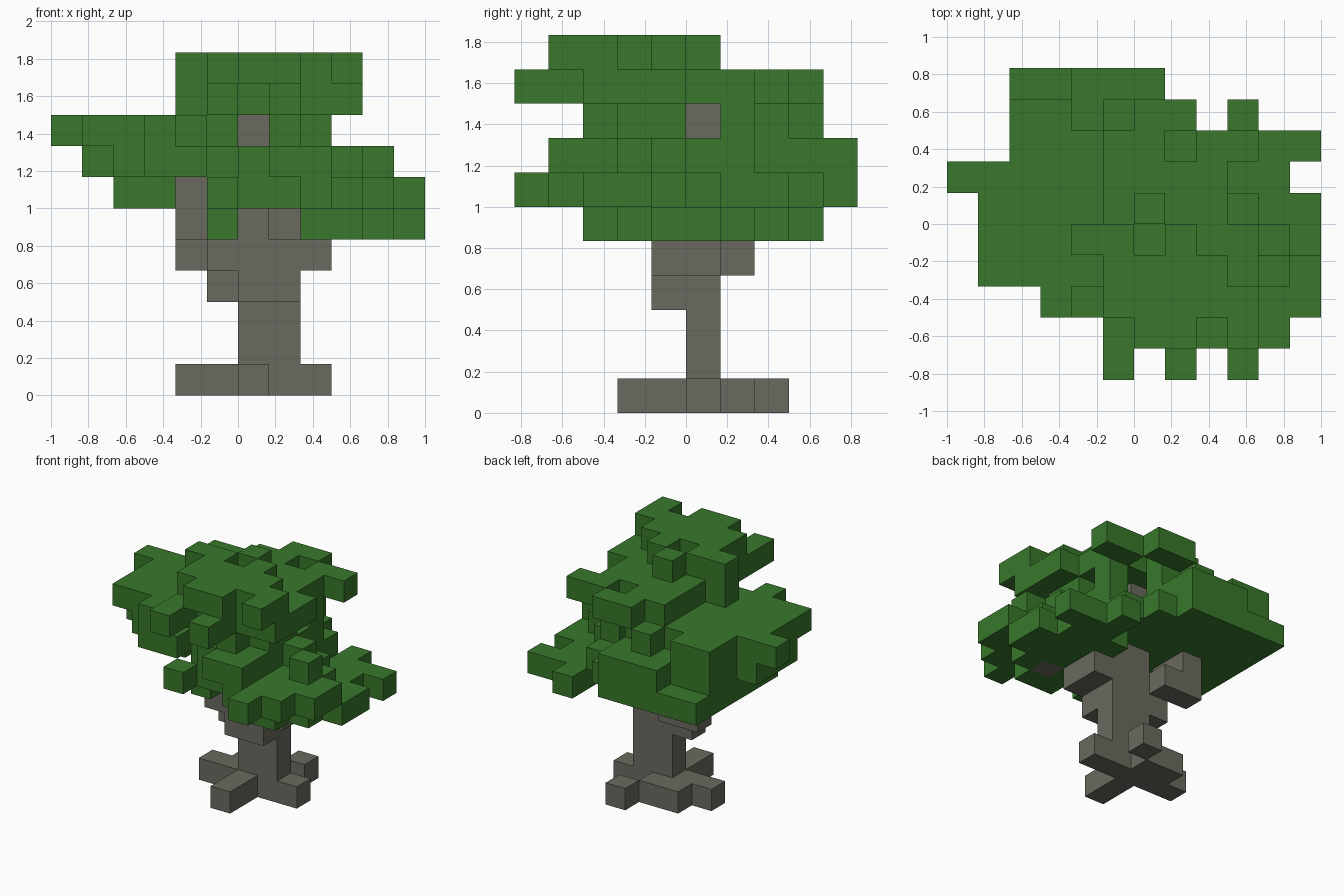
import bpy
import bmesh
from mathutils import Vector

cube = bpy.data.objects.get("Cube")
if cube:
    bpy.data.objects.remove(cube, do_unlink=True)

SIZE = 1 / 6  # edge of one block

# Floor plans, bottom layer first: (y of the back row, rows from back to front).
# b = bark block, o = leaf block; columns run along x.
STEM = (0, ["......bb...."])
LAYERS = [
    # spreading roots
    (2, [".......b....",
         ".....bb.....",
         "....bbbbb...",
         "......b.....",
         "......b....."]),
    # stem
    STEM, STEM,
    # fork and branches
    (0, [".....bbb....",
         "......bb...."]),
    (1, ["....bb......",
         ".....bbbb...",
         ".....bbbb..."]),
    # low right-hand boughs
    (3, [".........o..",
         ".........ooo",
         "....b...ooo.",
         "....b.bb.ooo",
         "......b.oooo",
         ".....o..obo.",
         "........oo.."]),
    # main skirt of the crown
    (4, ["..ooooo.....",
         "..oooooo....",
         "..ooooooo...",
         "..ooooooo...",
         "..oobobooo..",
         "..oo.oooooo.",
         ".....ooooooo",
         "......oooooo",
         ".....o..ooo.",
         ".........o.."]),
    (4, ["....ooo.....",
         "..ooooo.....",
         "..ooooo.....",
         ".oooooo.o...",
         ".oooooboo...",
         ".ooooooooo..",
         "..ooooooo.o.",
         "...oo.ooo...",
         ".......oo..."]),
    # high left-hand shelf
    (3, ["..oo.o......",
         "..ooooo.....",
         "oooooo..o...",
         ".ooooob.....",
         ".ooooo.oo...",
         ".oooo..oo...",
         "...o...o...."]),
    # crown top
    (3, ["......oo....",
         ".....oo.oo..",
         ".....oooo...",
         ".....oooo...",
         "....oooooo..",
         ".....ooooo..",
         ".....ooooo..",
         ".....o.o....",
         ".....o.o...."]),
    (0, ["......o.....",
         "....oo.o....",
         ".....oooo...",
         ".....ooooo..",
         "......oo.o.."]),
]


def make_material(name, colour):
    mat = bpy.data.materials.new(name)
    mat.use_nodes = True
    mat.diffuse_color = colour
    bsdf = mat.node_tree.nodes["Principled BSDF"]
    bsdf.inputs["Base Color"].default_value = colour
    bsdf.inputs["Roughness"].default_value = 0.9
    return mat


# Read the plans into a block lookup
blocks = {}
for z, (back, rows) in enumerate(LAYERS):
    for r, row in enumerate(rows):
        for i, kind in enumerate(row):
            if kind != ".":
                blocks[(i - len(row) // 2, back - r, z)] = kind


def build(name, kind, mat):
    """Skin every block of one kind, leaving out faces between blocks."""
    bm = bmesh.new()
    for cell, k in blocks.items():
        if k != kind:
            continue
        centre = Vector(cell) + Vector((0.5, 0.5, 0.5))
        for axis in range(3):
            for sign in (-1, 1):
                n = Vector((0, 0, 0))
                n[axis] = sign
                if tuple(int(a + b) for a, b in zip(cell, n)) in blocks:
                    continue
                u = Vector((0, 0, 0))
                u[(axis + 1) % 3] = 0.5
                v = n.cross(u)
                mid = centre + n / 2
                corners = (mid - u - v, mid + u - v, mid + u + v, mid - u + v)
                bm.faces.new([bm.verts.new(c * SIZE) for c in corners])
    bmesh.ops.remove_doubles(bm, verts=bm.verts, dist=0.001)
    mesh = bpy.data.meshes.new(name)
    bm.to_mesh(mesh)
    bm.free()
    mesh.materials.append(mat)
    obj = bpy.data.objects.new(name, mesh)
    bpy.context.scene.collection.objects.link(obj)


build("trunk", "b", make_material("bark grey", (0.145, 0.142, 0.115, 1)))
build("foliage", "o", make_material("leaf green", (0.04, 0.185, 0.024, 1)))
